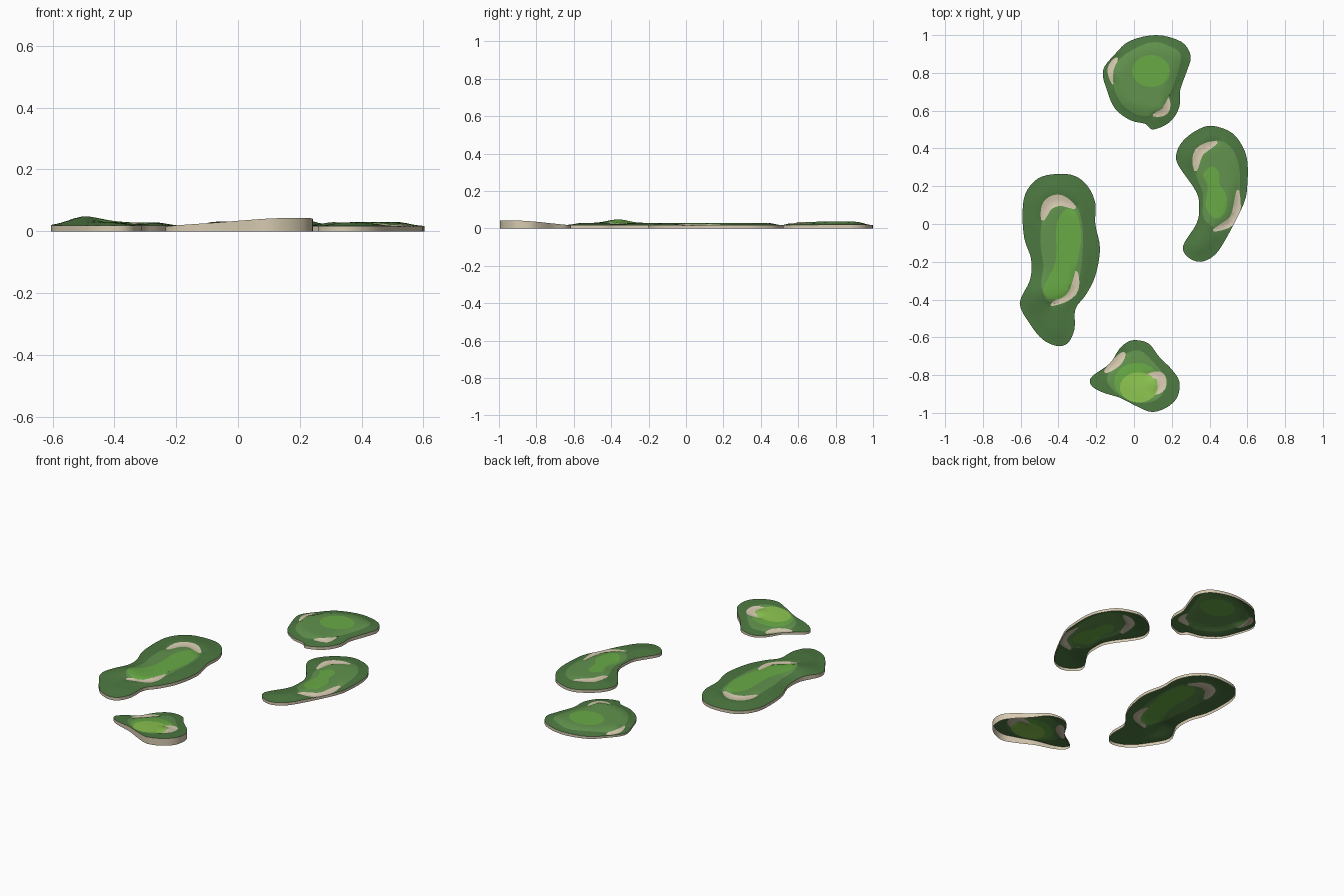
import bpy, math
from mathutils import Vector as V
from mathutils.geometry import delaunay_2d_cdt, intersect_point_line

if "Cube" in bpy.data.objects:
    bpy.data.objects.remove(bpy.data.objects["Cube"])


def mat(name, r, g, b):
    m = bpy.data.materials.new(name)
    lin = [((c / 255 + 0.055) / 1.055) ** 2.4 for c in (r, g, b)]
    m.diffuse_color = (*lin, 1)
    m.use_nodes = True
    m.node_tree.nodes["Principled BSDF"].inputs["Base Color"].default_value = m.diffuse_color
    return m


MATS = [mat("rough_green", 77, 120, 65), mat("fairway_green", 97, 146, 77),
        mat("putting_green", 104, 170, 69), mat("lime_green", 140, 196, 80),
        mat("sand", 214, 202, 176)]
ROUGH, FAIRWAY, PUTTING, LIME, SAND = range(5)


def spline(pts, closed=True, sub=4):
    """Catmull-Rom curve through a few points."""
    p = [V(q) for q in pts]
    n = len(p)
    get = (lambda i: p[i % n]) if closed else (lambda i: p[max(0, min(n - 1, i))])
    out = []
    for i in range(n if closed else n - 1):
        a, b, c, d = (get(i + k) for k in (-1, 0, 1, 2))
        for s in range(sub):
            t = s / sub
            out.append(0.5 * (2 * b + (c - a) * t + (2 * a - 5 * b + 4 * c - d) * t * t
                              + (3 * b - a - 3 * c + d) * t ** 3))
    return out if closed else out + [p[-1]]


def ellipse(x, y, rx, ry, n=28):
    return [V((x + rx * math.cos(k * math.tau / n), y + ry * math.sin(k * math.tau / n)))
            for k in range(n)]


def crescent(pts, w):
    """Tapered stroke along a path, used for bunkers."""
    c = spline(pts, False, 5)
    n = len(c) - 1
    left, right = [], []
    for i, p in enumerate(c):
        t = (c[min(n, i + 1)] - c[max(0, i - 1)]).normalized()
        r = w * max(0.12, math.sin(math.pi * i / n)) ** 0.6
        left.append(p + V((-t.y, t.x)) * r)
        right.append(p - V((-t.y, t.x)) * r)
    return left + right[::-1]


def seg_dist(p, line, closed=True):
    best = 9
    for i in range(len(line) - (0 if closed else 1)):
        a, b = line[i], line[(i + 1) % len(line)]
        q, t = intersect_point_line(p, a, b)
        q = a if t < 0 else b if t > 1 else V(q[:2])
        best = min(best, (p - V(q[:2])).length)
    return best


def smooth(t):
    t = max(0, min(1, t))
    return t * t * (3 - 2 * t)


def build(name, outline, regions, edge, dome, bunkers, bump=None):
    """Domed turf shell with inlaid colour regions, and a sand skirt below it."""
    rim = spline(outline)
    polys = [(rim, ROUGH)] + regions
    pts, faces = [], []
    for poly, _ in polys:
        area = sum(a.cross(b) for a, b in zip(poly, poly[1:] + poly[:1]))
        poly = poly if area > 0 else poly[::-1]
        faces.append(list(range(len(pts), len(pts) + len(poly))))
        pts += poly
    # Interior grid for smooth contours
    xs, ys = [p.x for p in rim], [p.y for p in rim]
    step = 0.025
    for i in range(int((max(xs) - min(xs)) / step) + 1):
        for j in range(int((max(ys) - min(ys)) / step) + 1):
            p = V((min(xs) + i * step, min(ys) + j * step))
            if seg_dist(p, rim) > 0.012:
                pts.append(p)
    vs, _, fs, _, _, orig = delaunay_2d_cdt(pts, [], faces, 1, 1e-5)
    paths = [(spline(b, False, 3), w) for b, w in bunkers]

    def height(p):
        z = edge(p.x, p.y) + dome * smooth(seg_dist(p, rim) / 0.09)
        for path, w in paths:
            z -= 0.006 * smooth(1.2 - seg_dist(p, path, False) / w)
        if bump:
            z += bump[2] * math.exp(-((p.x - bump[0]) ** 2 + (p.y - bump[1]) ** 2) / bump[3] ** 2)
        return z

    tris, cols = [], []
    for f, o in zip(fs, orig):
        if 0 in o:
            tris.append(f)
            cols.append(polys[max(o)][1])
    me = bpy.data.meshes.new(name)
    me.from_pydata([(p.x, p.y, height(p)) for p in vs], [], tris)
    for m in MATS:
        me.materials.append(m)
    for poly, c in zip(me.polygons, cols):
        poly.material_index = c
    add(name, me)
    # Skirt
    n = len(rim)
    me = bpy.data.meshes.new(name + "_skirt")
    if sum(a.cross(b) for a, b in zip(rim, rim[1:] + rim[:1])) < 0:
        rim = rim[::-1]
    me.from_pydata([(p.x, p.y, 0) for p in rim] + [(p.x, p.y, height(p)) for p in rim], [],
                   [(i, (i + 1) % n, (i + 1) % n + n, i + n) for i in range(n)])
    me.materials.append(MATS[SAND])
    add(name + "_skirt", me)


def add(name, me):
    me.update()
    ob = bpy.data.objects.new(name, me)
    bpy.context.collection.objects.link(ob)
    bpy.ops.object.select_all(action='DESELECT')
    ob.select_set(True)
    bpy.context.view_layer.objects.active = ob
    bpy.ops.object.shade_smooth_by_angle(angle=math.radians(40))


def sand(bunkers):
    return [(crescent(b, w), SAND) for b, w in bunkers]


# Back green
bk = [([(-.09, .88), (-.12, .82), (-.11, .74)], .02),
      ([(.18, .67), (.165, .60), (.10, .575)], .02)]
build("back_green",
      [(.12, 1), (.25, .965), (.30, .89), (.28, .81), (.245, .71), (.24, .62), (.19, .54),
       (.10, .5), (.06, .53), (-.02, .55), (-.10, .61), (-.14, .70), (-.165, .81), (-.10, .90), (-.02, .97)],
      sand(bk) + [(spline([(.08, .96), (.19, .94), (.25, .88), (.19, .69), (.14, .61),
                           (.05, .57), (-.06, .63), (-.11, .75), (-.08, .87)]), FAIRWAY),
                  (ellipse(.09, .81, .10, .085), PUTTING)],
      lambda x, y: .016 + .02 * (x - .07), .018, bk)

# Right green
bk = [([(.325, .28), (.345, .38), (.44, .435)], .025),
      ([(.55, .18), (.53, .03), (.42, -.035)], .023)]
build("right_green",
      [(.41, .52), (.515, .485), (.575, .41), (.60, .33), (.60, .21), (.58, .105), (.48, -.09),
       (.42, -.17), (.35, -.20), (.285, -.175), (.26, -.115), (.33, 0), (.345, .08), (.33, .17),
       (.235, .31), (.225, .375), (.26, .44), (.33, .495)],
      [(spline([(.43, .44), (.51, .41), (.555, .31), (.56, .16), (.53, .04), (.46, -.03),
                (.37, .03), (.365, .16), (.33, .26), (.35, .36)]), FAIRWAY)] + sand(bk) +
      [(spline([(.41, .305), (.45, .275), (.455, .21), (.49, .15), (.48, .06), (.43, .03),
                (.38, .09), (.39, .20), (.365, .26)]), PUTTING)],
      lambda x, y: .017, .013, bk)

# Left green
bk = [([(-.485, .02), (-.455, .10), (-.39, .125), (-.31, .085)], .032),
      ([(-.305, -.25), (-.325, -.36), (-.44, -.43)], .023)]
build("left_green",
      [(-.41, .265), (-.315, .255), (-.245, .20), (-.205, .11), (-.205, 0), (-.18, -.13),
       (-.205, -.275), (-.255, -.375), (-.31, -.45), (-.315, -.555), (-.35, -.63), (-.41, -.645),
       (-.485, -.61), (-.55, -.53), (-.605, -.42), (-.55, -.295), (-.545, -.185), (-.58, -.08),
       (-.59, .05), (-.575, .16), (-.51, .24)],
      [(spline([(-.405, .105), (-.32, .11), (-.28, .03), (-.27, -.1), (-.29, -.29), (-.35, -.41),
                (-.45, -.41), (-.49, -.33), (-.48, -.22), (-.495, -.1), (-.48, .05)]), FAIRWAY)]
      + sand(bk) +
      [(spline([(-.355, .08), (-.305, .055), (-.28, -.05), (-.295, -.175), (-.345, -.355),
                (-.42, -.40), (-.48, -.35), (-.415, -.195), (-.41, 0)]), PUTTING)],
      lambda x, y: .018, .011, bk, (-.5, -.36, .02, .08))

# Front green
bk = [([(-.05, -.68), (-.09, -.73), (-.155, -.785)], .024),
      ([(.07, -.80), (.135, -.805), (.145, -.86), (.11, -.90)], .026)]
build("front_green",
      [(.015, -.615), (.08, -.635), (.135, -.705), (.20, -.77), (.24, -.835), (.23, -.915),
       (.175, -.97), (.095, -.995), (.015, -.965), (-.075, -.92), (-.17, -.89), (-.225, -.855),
       (-.225, -.81), (-.13, -.74), (-.08, -.665), (-.035, -.625)],
      [(spline([(.03, -.67), (.11, -.74), (.16, -.81), (.15, -.90), (.08, -.945), (-.02, -.935),
                (-.12, -.87), (-.14, -.80), (-.06, -.70)]), FAIRWAY),
       (ellipse(.015, -.835, .12, .10), PUTTING)] + sand(bk) +
      [(ellipse(.025, -.865, .10, .08), LIME)],
      lambda x, y: .025 + .05 * x - .06 * (y + .81), .004, bk)
